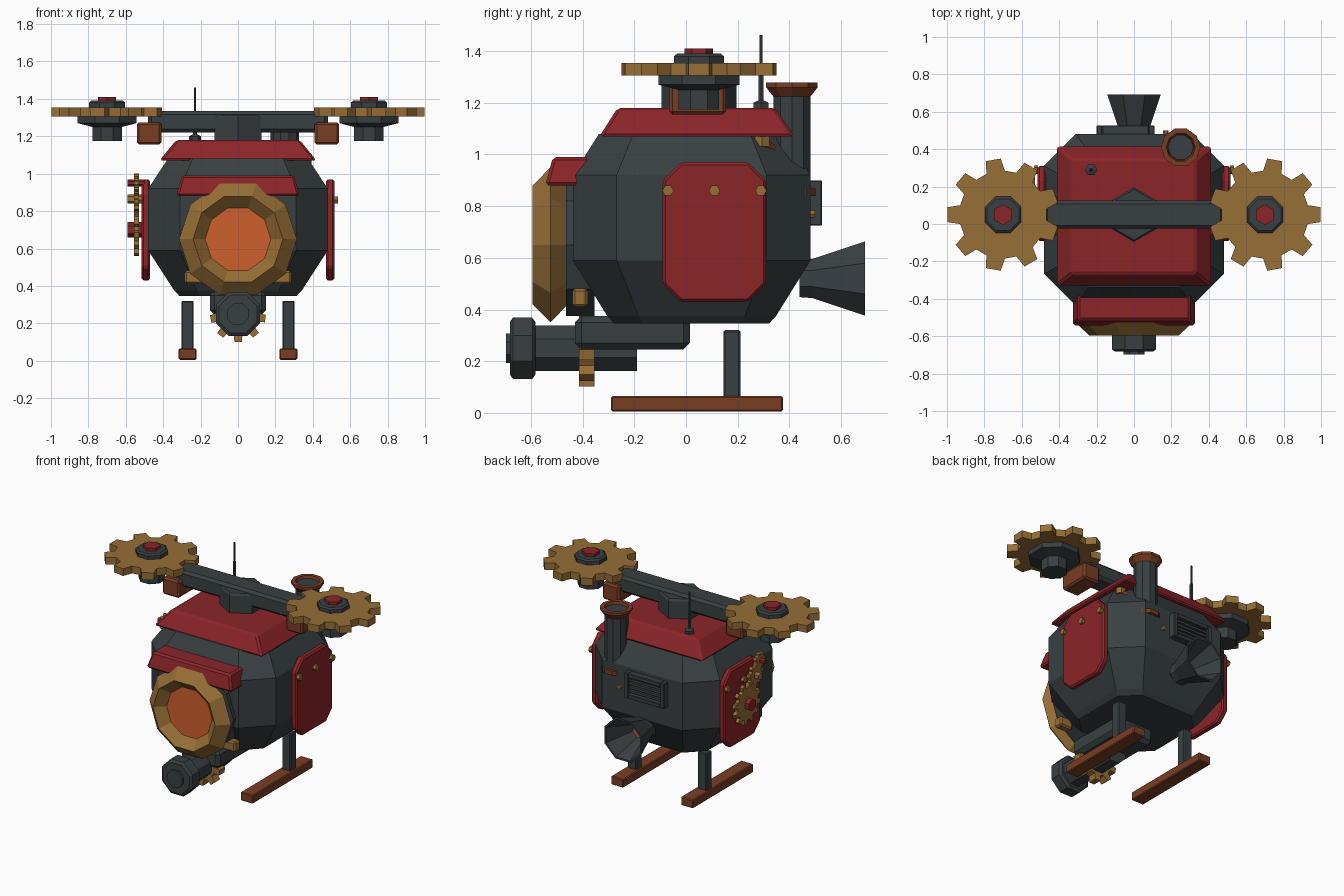
import bpy, bmesh
from math import cos, sin, pi, radians
from mathutils import Matrix, Vector

cube = bpy.data.objects.get("Cube")
if cube:
    bpy.data.objects.remove(cube)


def material(name, r, g, b):
    m = bpy.data.materials.new(name)
    m.use_nodes = True
    m.diffuse_color = (r, g, b, 1)
    m.node_tree.nodes["Principled BSDF"].inputs["Base Color"].default_value = (r, g, b, 1)
    return m


DARK = material("slate metal", .040, .051, .055)
RED = material("red paint", .26, .018, .021)
GOLD = material("brass", .31, .158, .037)
COPPER = material("copper", .195, .047, .017)
GLOW = material("orange glow", .62, .115, .027)

TURN = {"z": Matrix(), "y": Matrix.Rotation(-pi / 2, 4, "X"), "x": Matrix.Rotation(pi / 2, 4, "Y")}


def finish(name, bm, mat, loc=(0, 0, 0), axis="z", bevel=0):
    bmesh.ops.recalc_face_normals(bm, faces=bm.faces)
    bm.transform(Matrix.Translation(loc) @ TURN[axis])
    me = bpy.data.meshes.new(name)
    bm.to_mesh(me)
    bm.free()
    me.materials.append(mat)
    ob = bpy.data.objects.new(name, me)
    bpy.context.scene.collection.objects.link(ob)
    if bevel:
        mod = ob.modifiers.new("edge bevel", "BEVEL")
        mod.width, mod.segments = bevel, 1
        mod.limit_method, mod.angle_limit = "ANGLE", radians(30)
    return ob


def loft(name, rings, mat, loc=(0, 0, 0), axis="z", bevel=0, closed=False):
    """Join rings of points into a skin, capped unless it closes on itself."""
    bm = bmesh.new()
    loops = [[bm.verts.new(p) for p in ring] for ring in rings]
    n = len(loops[0])
    pairs = list(zip(loops, loops[1:])) + ([(loops[-1], loops[0])] if closed else [])
    for a, b in pairs:
        for i in range(n):
            j = (i + 1) % n
            bm.faces.new((a[i], a[j], b[j], b[i]))
    if not closed:
        bm.faces.new(loops[0])
        bm.faces.new(loops[-1])
    return finish(name, bm, mat, loc, axis, bevel)


def lathe(name, profile, n, mat, loc, axis="z", phase=0, bevel=0, closed=False):
    """Turn a (radius, height) profile with n flat sides."""
    angles = [2 * pi * i / n + phase for i in range(n)]
    rings = [[(r * cos(a), r * sin(a), h) for a in angles] for r, h in profile]
    return loft(name, rings, mat, loc, axis, bevel, closed)


def frustum(name, low, high, z0, z1, mat, bevel=0):
    """Box whose bottom and top rectangles (x0, x1, y0, y1) may differ."""
    rings = [[(a, c, z), (b, c, z), (b, d, z), (a, d, z)]
             for (a, b, c, d), z in ((low, z0), (high, z1))]
    return loft(name, rings, mat, bevel=bevel)


def box(name, x0, x1, y0, y1, z0, z1, mat, bevel=.006):
    return frustum(name, (x0, x1, y0, y1), (x0, x1, y0, y1), z0, z1, mat, bevel)


def gear(name, teeth, outer, root, half, mat, loc, axis="z", phase=0):
    outline = []
    pitch = 2 * pi / teeth
    for i in range(teeth):
        for r, k in ((root, -.31), (outer, -.19), (outer, .19), (root, .31)):
            a = (i + k) * pitch + phase
            outline.append((r * cos(a), r * sin(a)))
    return loft(name, [[(x, y, h) for x, y in outline] for h in (-half, half)], mat, loc, axis)


EIGHTH = pi / 8

# Faceted hull
plan = [(.31, .46), (.48, .29), (.48, -.29), (.31, -.46),
        (-.31, -.46), (-.48, -.29), (-.48, .29), (-.31, .46)]
levels = [(.345, .65), (.375, .71), (.59, 1), (.92, 1), (1.08, .78)]
loft("hull", [[(x * s, y * s + .022, z) for x, y in plan] for z, s in levels], DARK)

# Roof and front awning
frustum("roof", (-.42, .42, -.335, .42), (-.33, .33, -.265, .345), 1.07, 1.18, RED, .012)
frustum("awning", (-.33, .33, -.545, -.40), (-.30, .30, -.515, -.36), .88, .99, RED, .012)

# Front window
C = (0, -.525, .65)
lathe("window_ring", [(.315, 0), (.24, -.07), (.165, 0), (.24, .07)], 10, GOLD, C, "y", closed=True)
lathe("window_glass", [(.185, -.01), (.185, .03)], 24, GLOW, C, "y")
lathe("window_mount", [(.29, .06), (.29, .17)], 10, DARK, C, "y")

# Lower barrel with its housing and feed gear
B = (0, 0, .25)
lathe("barrel", [(.095, -.60), (.095, -.19)], 8, DARK, B, "y", EIGHTH)
lathe("barrel_head", [(.11, -.682), (.128, -.67), (.128, -.595), (.11, -.583)], 8, DARK, B, "y", EIGHTH)
lathe("barrel_tip", [(.062, -.697), (.062, -.67)], 8, DARK, B, "y", EIGHTH)
gear("feed_gear", 9, .15, .11, .03, GOLD, (0, -.385, .25), "y", .17)
box("barrel_housing", -.15, .15, -.43, .015, .245, .375, DARK, .025)

# Parts mirrored left and right
for side, s in (("left", 1), ("right", -1)):
    def mbox(name, x0, x1, *rest):
        return box(side + "_" + name, *sorted((s * x0, s * x1)), *rest)

    mbox("window_clamp", .185, .285, -.44, -.38, .41, .482, GOLD, .01)
    mbox("leg", .237, .303, .145, .21, .06, .32, DARK)
    mbox("skid", .222, .317, -.29, .375, .005, .065, COPPER)
    mbox("arm_clamp", .41, .54, -.065, .155, 1.155, 1.275, COPPER, .012)

    # Octagonal side panel with bolts
    corners = [(.31, .50), (.24, .43), (-.02, .43), (-.09, .50),
               (-.09, .90), (-.02, .97), (.24, .97), (.31, .90)]
    loft(side + "_panel", [[(s * x, y, z) for y, z in corners] for x in (.47, .515)], RED, bevel=.01)
    for i, y in enumerate((-.07, .11, .29)):
        lathe(f"{side}_panel_bolt_{i}", [(.022, 0), (.022, s * .022)], 6, GOLD,
              (s * .513, y, .86), "x", pi / 6)

    # Rotor: motor, toothed blade, hub and cap
    R = (s * .70, .05, 0)
    lathe(side + "_motor", [(.085, 1.175), (.085, 1.25), (.17, 1.27), (.17, 1.31)], 8, DARK, R, phase=EIGHTH)
    gear(side + "_rotor", 9, .30, .235, .025, GOLD, (s * .70, .05, 1.33), "z", 0 if s > 0 else pi)
    lathe(side + "_rotor_hub", [(.105, 1.35), (.105, 1.38), (.092, 1.39)], 8, DARK, R, phase=EIGHTH)
    lathe(side + "_rotor_cap", [(.055, 1.385), (.055, 1.41)], 6, RED, R, phase=pi / 6)

# Rotor arm and central post
box("rotor_arm", -.48, .48, -.025, .125, 1.22, 1.335, DARK, .018)
lathe("arm_post", [(.145, 1.17), (.145, 1.30), (.135, 1.315)], 6, DARK, (0, .05, 0), phase=pi / 6)

# Gear train on the right panel
for name, y, z, r, teeth, hub, hub_mat in (
        ("large", .11, .70, .14, 12, .042, RED),
        ("middle", .02, .865, .072, 8, .025, GOLD),
        ("small", -.03, .95, .052, 7, .018, RED)):
    gear(name + "_train_gear", teeth, r, r * .8, .013, GOLD, (-.543, y, z), "x", .2)
    lathe(name + "_train_hub", [(hub, -.59), (hub, -.50)], 6, hub_mat, (0, y, z), "x")

# Chimney with flared copper rim and lower band
S = (.25, .41, 0)
lathe("chimney", [(.076, .80), (.076, 1.25)], 10, DARK, S)
lathe("chimney_rim", [(.076, 1.225), (.105, 1.26), (.105, 1.278), (.078, 1.278), (.07, 1.252)], 10, COPPER, S)
lathe("chimney_opening", [(.069, 1.25), (.069, 1.262)], 10, DARK, S)
lathe("chimney_band", [(.096, .84), (.096, .868)], 10, COPPER, S)

# Valve and short pipe beside the chimney
lathe("valve", [(.033, 1.03), (.033, 1.07)], 6, GOLD, (.36, .295, 0))
start, end = Vector((.36, .295, 1.045)), Vector((.29, .37, .99))
pipe = bpy.data.curves.new("valve_pipe", "CURVE")
pipe.dimensions = "3D"
pipe.bevel_depth, pipe.bevel_resolution = .022, 1
line = pipe.splines.new("POLY")
line.points.add(1)
for point, co in zip(line.points, (start, end)):
    point.co = (*co, 1)
pipe.materials.append(COPPER)
bpy.context.scene.collection.objects.link(bpy.data.objects.new("valve_pipe", pipe))
lathe("rear_bolt", [(.015, .47), (.015, .50)], 6, GOLD, (.17, 0, .77), "y")

# Rear vent: frame, glowing back and slats
box("vent_back", -.18, .09, .46, .497, .74, .885, GLOW, 0)
for name, x0, x1, z0, z1 in (("left", .08, .11, .725, .90), ("right", -.20, -.17, .725, .90),
                             ("top", -.17, .08, .87, .90), ("bottom", -.17, .08, .725, .755)):
    box("vent_frame_" + name, x0, x1, .46, .527, z0, z1, DARK, .004)
for i in range(4):
    z = .773 + i * .0265
    box(f"vent_slat_{i}", -.172, .082, .48, .515, z - .008, z + .008, DARK, 0)

# Exhaust horn
lathe("exhaust", [(.078, .44), (.082, .49), (.155, .692), (.142, .692), (.06, .50)], 8, DARK,
      (0, 0, .52), "y", EIGHTH)
lathe("exhaust_glow", [(.058, .49), (.058, .508)], 8, GLOW, (0, 0, .52), "y", EIGHTH)

# Antenna
lathe("antenna", [(.033, 1.17), (.033, 1.20), (.011, 1.21), (.011, 1.33), (.006, 1.335), (.006, 1.462)],
      6, DARK, (-.23, .29, 0))
